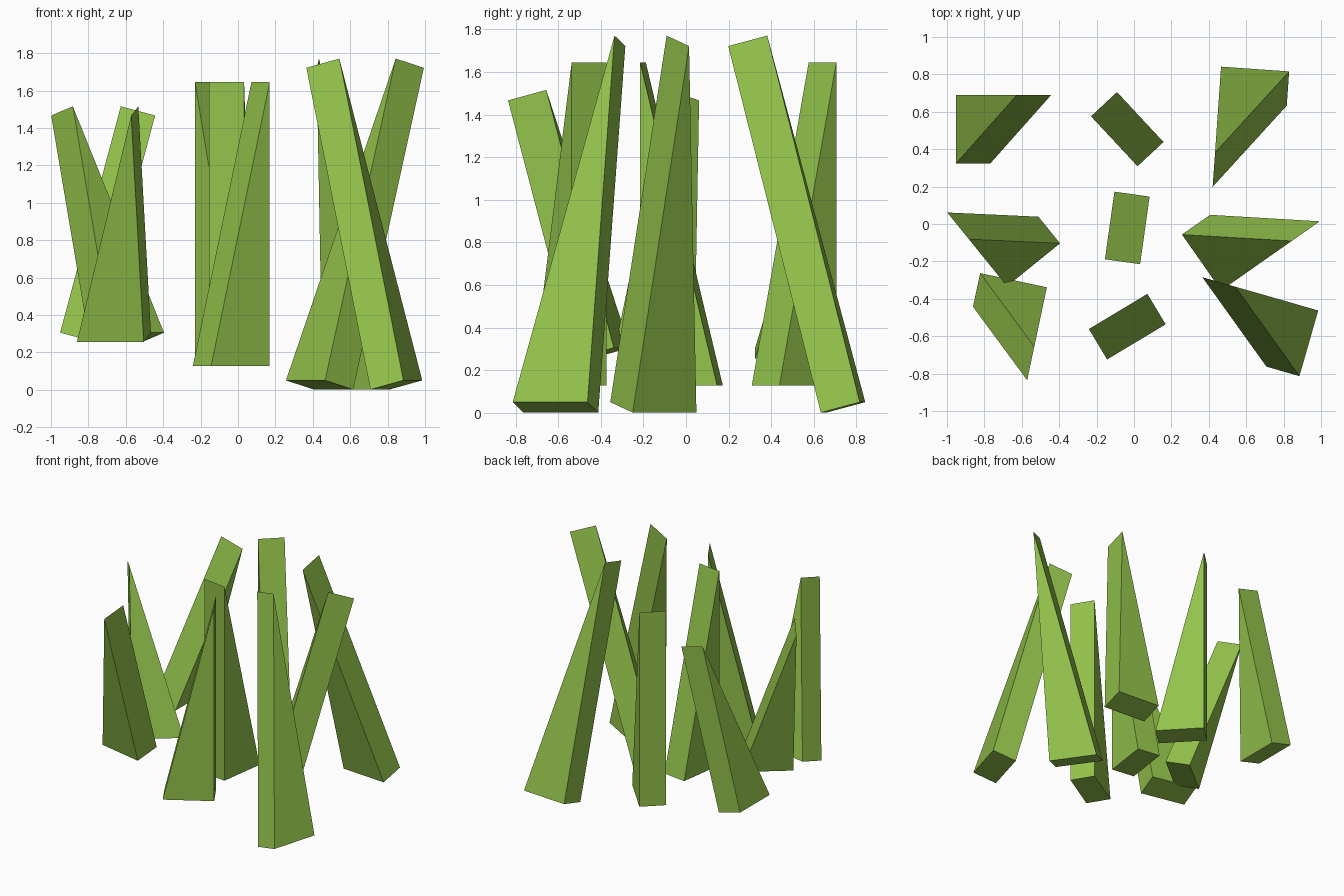
import bpy
import bmesh
from math import radians

if "Cube" in bpy.data.objects:
    bpy.data.objects.remove(bpy.data.objects["Cube"])

WIDTH, DEPTH = 0.19, 0.365

green = bpy.data.materials.new("grass_green")
green.diffuse_color = (0.29, 0.54, 0.07, 1)
green.use_nodes = True
green.node_tree.nodes["Principled BSDF"].inputs["Base Color"].default_value = green.diffuse_color


def grass_blade(name, height, location, tilt, yaw):
    """Wedge with a rectangular foot, one upright end and a sharp top edge."""
    x, y, z = WIDTH / 2, DEPTH / 2, height / 2
    bm = bmesh.new()
    # triangular side profile, extruded across the blade width
    profile = [bm.verts.new((-x, py, pz)) for py, pz in ((-y, -z), (y, -z), (y, z))]
    side = bm.faces.new(profile)
    ext = bmesh.ops.extrude_face_region(bm, geom=[side], use_keep_orig=True)
    far = [g for g in ext["geom"] if isinstance(g, bmesh.types.BMVert)]
    bmesh.ops.translate(bm, verts=far, vec=(WIDTH, 0, 0))
    bmesh.ops.recalc_face_normals(bm, faces=bm.faces)
    mesh = bpy.data.meshes.new(name)
    bm.to_mesh(mesh)
    bm.free()
    mesh.materials.append(green)
    obj = bpy.data.objects.new(name, mesh)
    obj.location = location
    obj.rotation_euler = (0, radians(tilt), radians(yaw))
    bpy.context.collection.objects.link(obj)


# 3 x 3 clump: columns get taller and swing their lean, each blade turns 43 degrees more
for row, row_name in enumerate(("back", "middle", "front")):
    for col, col_name in enumerate(("left", "centre", "right")):
        grass_blade(
            f"grass_blade_{row_name}_{col_name}",
            height=1.253 + 0.264 * col,
            location=(-0.697 + 0.661 * col, 0.507 - 0.528 * row, 0.886),
            tilt=15 * (1 - col),
            yaw=43 * (3 * row + col),
        )
